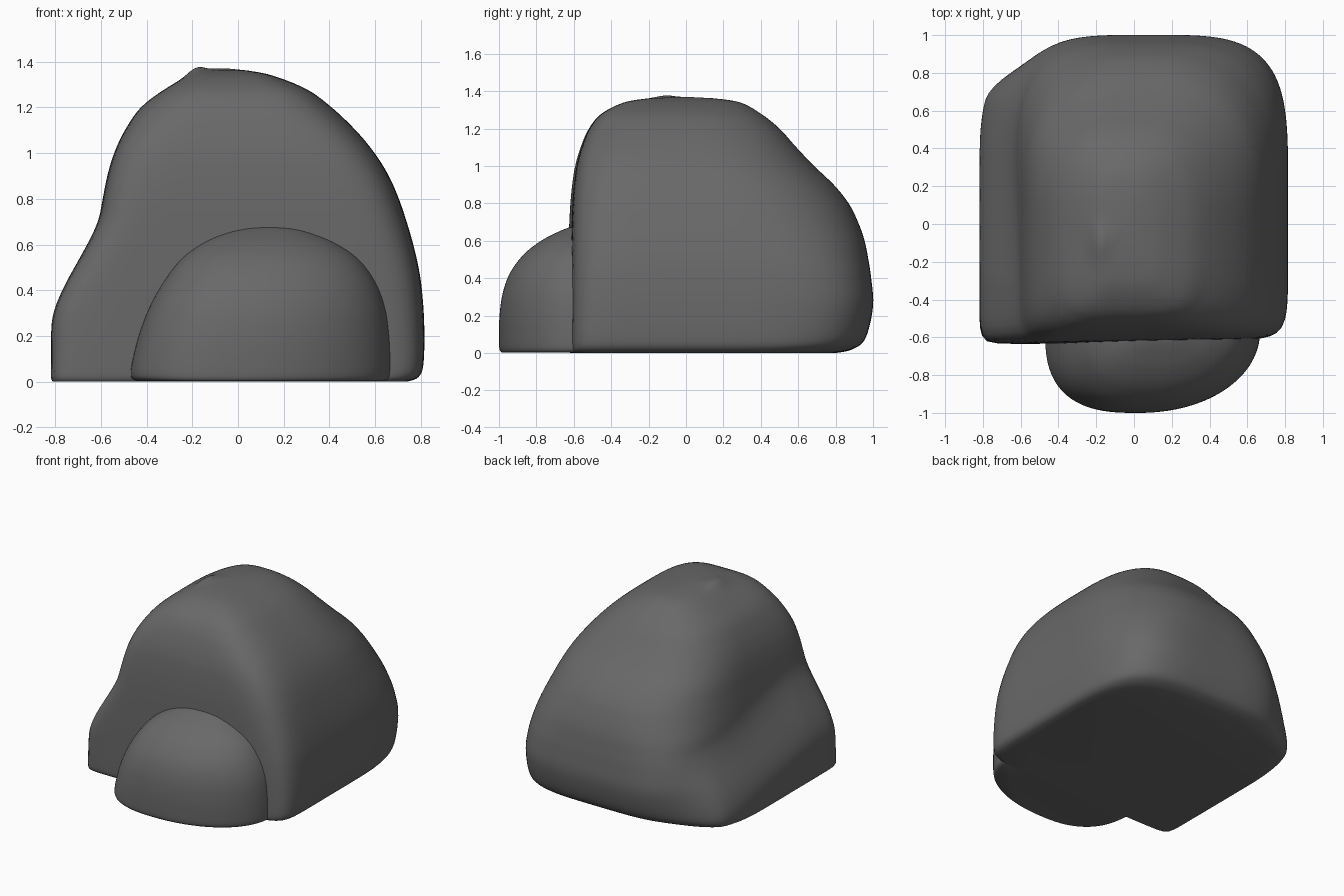
import bpy, bmesh
from math import sin, cos, pi, exp

if "Cube" in bpy.data.objects:
    bpy.data.objects.remove(bpy.data.objects["Cube"])

grey = bpy.data.materials.new("dark_stone")
grey.diffuse_color = (0.14, 0.14, 0.14, 1)
grey.use_nodes = True
grey.node_tree.nodes["Principled BSDF"].inputs["Base Color"].default_value = grey.diffuse_color


def ease(t):
    t = max(0, min(1, t))
    return t * t * (3 - 2 * t)


def smooth_rows(rows, steps):
    # Catmull-Rom interpolation between level rows
    out = []
    for i in range(len(rows) - 1):
        p = [rows[max(0, min(len(rows) - 1, i + k))] for k in (-1, 0, 1, 2)]
        for s in range(steps):
            t = s / steps
            out.append([0.5 * (2 * b + (c - a) * t + (2 * a - 5 * b + 4 * c - d) * t * t
                               + (3 * b - a - 3 * c + d) * t ** 3) for a, b, c, d in zip(*p)])
    return out + [list(rows[-1])]


def outline(xl, xr, yf, yb, cx, cy, powers, count=160):
    # superellipse with its own roundness in each quadrant
    pts = []
    for i in range(count):
        a = 2 * pi * (i + 0.5) / count
        n = powers[int(a / (pi / 2)) % 4]
        c, s = cos(a), sin(a)
        r = (abs(c) ** n + abs(s) ** n) ** (-1 / n)
        c, s = c * r, s * r
        pts.append((cx + c * ((xr - cx) if c > 0 else (cx - xl)),
                    cy + s * ((yb - cy) if s > 0 else (cy - yf))))
    return pts


def loft(name, rows, shape, adjust, peak):
    bm = bmesh.new()
    rings = []
    for row in smooth_rows(rows, 5):
        rings.append([bm.verts.new(adjust(x, y, row[0])) for x, y in shape(row)])
    for a, b in zip(rings, rings[1:]):
        n = len(a)
        for i in range(n):
            bm.faces.new((a[i], a[(i + 1) % n], b[(i + 1) % n], b[i]))
    bm.faces.new(rings[0][::-1])
    tip = bm.verts.new(peak)
    top = rings[-1]
    for i in range(len(top)):
        bm.faces.new((top[i], top[(i + 1) % len(top)], tip))
    bmesh.ops.recalc_face_normals(bm, faces=bm.faces)
    mesh = bpy.data.meshes.new(name)
    bm.to_mesh(mesh)
    bm.free()
    mesh.materials.append(grey)
    ob = bpy.data.objects.new(name, mesh)
    bpy.context.collection.objects.link(ob)
    bpy.ops.object.select_all(action='DESELECT')
    ob.select_set(True)
    bpy.context.view_layer.objects.active = ob
    bpy.ops.object.shade_smooth_by_angle(angle=0.7)
    return ob


# Large boulder: z, left, right, front, back
large = [
    (0.0, -.64, .74, -.61, .80), (.02, -.646, .79, -.622, .89),
    (.08, -.646, .812, -.625, .96), (.25, -.645, .815, -.625, 1.0),
    (.40, -.64, .805, -.624, .99), (.50, -.635, .79, -.622, .975),
    (.60, -.626, .767, -.62, .955), (.70, -.61, .738, -.617, .92),
    (.80, -.592, .704, -.612, .87), (.90, -.572, .66, -.603, .79),
    (1.0, -.542, .598, -.588, .685), (1.10, -.495, .515, -.56, .59),
    (1.20, -.425, .41, -.517, .50), (1.28, -.32, .30, -.45, .40),
    (1.34, -.21, .15, -.33, .29), (1.362, -.13, .04, -.20, .15)]


def large_shape(row):
    z, xl, xr, yf, yb = row
    front = 12 - 8 * min(1, z / 1.2)
    front_left = 20 - 15.5 * min(1, z / 1.2)
    back = 4.0 - 1.2 * ease((z - .25) / .6)
    return outline(xl, xr, yf, yb, (xl + xr) / 2, (yf + yb) / 2,
                   (back - .2, back, front_left, front))


def large_adjust(x, y, z):
    # low ledge on the left flank, sinking and fading towards the back
    sunk = z + .22 * max(0, min(1, (y + .3) / 1.1))
    ledge = .172 * ease((.75 - sunk) / .52) * ease((1.0 - y) / .35) * ease((-.35 - x) / .25)
    # slightly skewed front face and a small knob on the crown
    skew = 0.02 * x * ease(-y / .5)
    knob = 0.025 * exp(-((x + .18) / .05) ** 2 - ((y + .1) / .1) ** 2)
    return x - ledge, y + skew, z + knob


loft("large_boulder", large, large_shape, large_adjust, (-.04, 0, 1.37))

# Small boulder in front, its back buried in the large one
small = [
    (.002, -.44, .64, -.985), (.02, -.468, .662, -.997), (.08, -.465, .667, -1.0),
    (.20, -.435, .662, -.997), (.32, -.39, .645, -.98), (.43, -.33, .605, -.94),
    (.53, -.255, .535, -.865), (.60, -.165, .44, -.775), (.645, -.07, .34, -.69),
    (.67, .02, .26, -.63), (.68, .10, .18, -.59)]


def small_shape(row):
    z, xl, xr, yf = row
    return outline(xl, xr, yf, -.45, 0.14 * z / .68, -.57, (3, 3, 2.7, 2.05))


loft("small_boulder", small, small_shape, lambda x, y, z: (x, y, z), (.14, -.55, .684))
